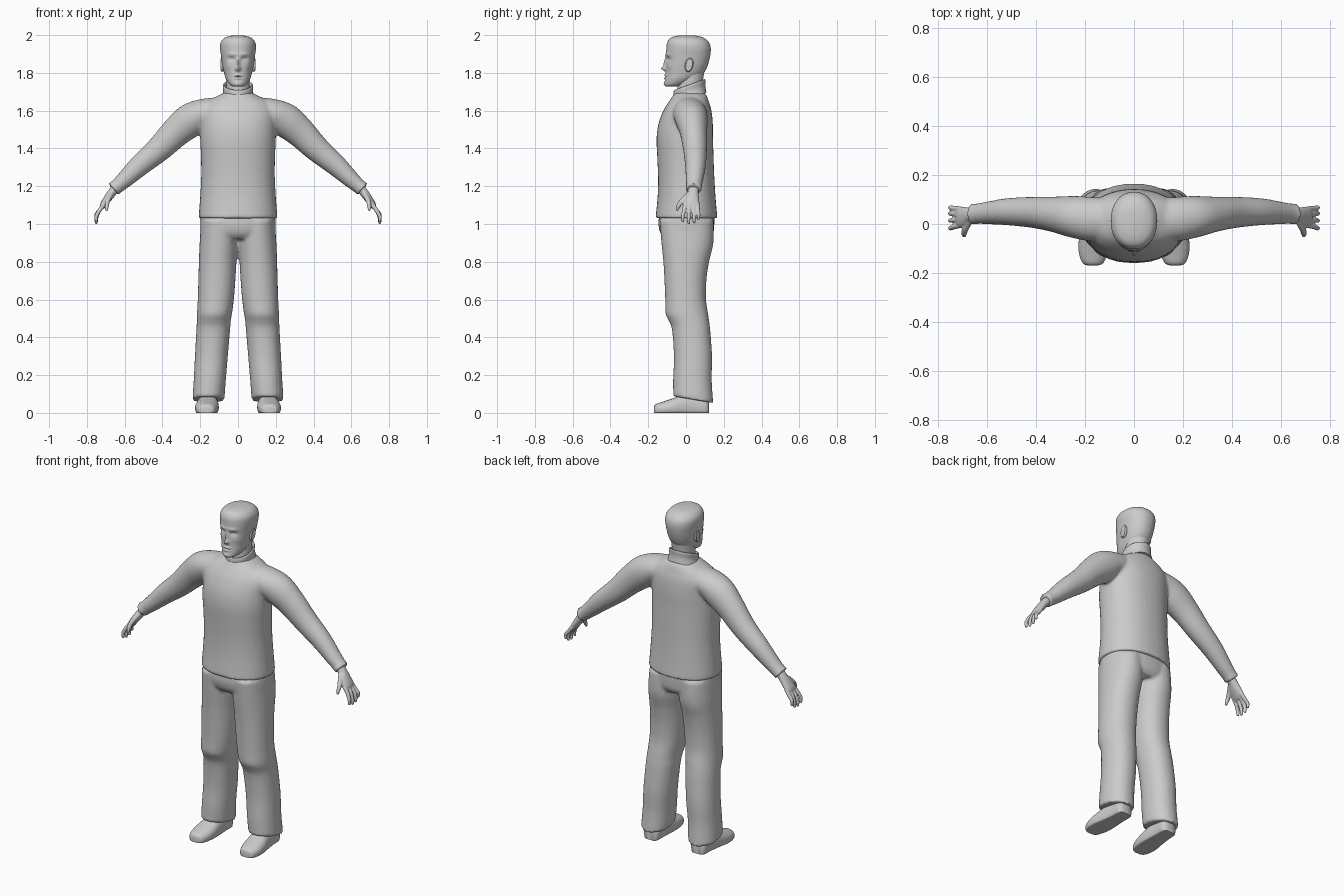
import bpy, bmesh, math
from mathutils import Vector, Matrix

mat = bpy.data.materials.new("plain grey")
mat.diffuse_color = (0.6, 0.6, 0.6, 1)


def spline(a, b, c, d, t):
    return 0.5 * (2 * b + (c - a) * t + (2 * a - 5 * b + 4 * c - d) * t * t
                  + (3 * b - a - 3 * c + d) * t ** 3)


def loft(bm, rings, n=40, steps=5, power=2.0):
    """Smooth closed skin through rings of (centre, U half-axis, V half-axis)."""
    dense, last = [], len(rings) - 1
    for i in range(last):
        four = [rings[max(0, min(last, i + k))] for k in (-1, 0, 1, 2)]
        for s in range(steps):
            dense.append([spline(*[r[j] for r in four], s / steps) for j in range(3)])
    dense.append(rings[-1])
    loops = []
    for c, u, v in dense:
        loop = []
        for k in range(n):
            a = 2 * math.pi * k / n
            ca, sa = math.cos(a), math.sin(a)
            x = math.copysign(abs(ca) ** (2 / power), ca)
            y = math.copysign(abs(sa) ** (2 / power), sa)
            loop.append(bm.verts.new(c + u * x + v * y))
        loops.append(loop)
    for p, q in zip(loops, loops[1:]):
        for k in range(n):
            bm.faces.new((p[k], p[(k + 1) % n], q[(k + 1) % n], q[k]))
    bm.faces.new(loops[0])
    bm.faces.new(loops[-1])


def upright(z, rx, front, back, cx=0, tilt=0):
    ry = (back - front) / 2
    return (Vector((cx, (front + back) / 2, z)), Vector((rx, 0, 0)), Vector((0, ry, ry * tilt)))


def limb(points, side):
    """Rings across a path of (x, y, z, depth, breadth)."""
    pos = [Vector((p[0] * side, p[1], p[2])) for p in points]
    rings = []
    for i, p in enumerate(points):
        t = (pos[min(i + 1, len(pos) - 1)] - pos[max(i - 1, 0)]).normalized()
        u = Vector((0, 1, 0)).cross(t).normalized()
        rings.append((pos[i], u * p[3], t.cross(u) * p[4]))
    return rings


def finish(name, bm, voxel=0, smooth=0):
    bmesh.ops.recalc_face_normals(bm, faces=bm.faces)
    mesh = bpy.data.meshes.new(name)
    bm.to_mesh(mesh)
    bm.free()
    mesh.materials.append(mat)
    obj = bpy.data.objects.new(name, mesh)
    bpy.context.collection.objects.link(obj)
    bpy.context.view_layer.objects.active = obj
    obj.select_set(True)
    if voxel:
        m = obj.modifiers.new("merge", "REMESH")
        m.mode, m.voxel_size, m.use_smooth_shade = "VOXEL", voxel, True
        s = obj.modifiers.new("soften", "SMOOTH")
        s.factor, s.iterations = 0.5, smooth
        bpy.ops.object.shade_smooth()
    else:
        bpy.ops.object.shade_smooth_by_angle(angle=math.radians(50))
    obj.select_set(False)
    return obj


# sweater: body and both sleeves merged into one skin
bm = bmesh.new()
body = [(1.03, .209, -.161, .166), (1.045, .208, -.16, .165), (1.15, .2, -.15, .156),
        (1.25, .195, -.148, .15), (1.35, .196, -.152, .146), (1.45, .2, -.156, .143),
        (1.53, .2, -.146, .142), (1.6, .2, -.12, .135), (1.645, .17, -.093, .122),
        (1.675, .115, -.072, .112), (1.695, .075, -.06, .1)]
loft(bm, [upright(*r) for r in body], power=2.2)
sleeve = [(.06, .02, 1.6, .07, .08), (.17, .02, 1.588, .077, .09), (.25, .03, 1.55, .09, .085),
          (.33, .04, 1.485, .08, .072), (.42, .048, 1.395, .068, .063), (.52, .05, 1.31, .057, .055),
          (.6, .045, 1.235, .045, .046), (.64, .042, 1.2, .039, .042), (.66, .04, 1.183, .041, .045)]
for side in (1, -1):
    loft(bm, limb(sleeve, side))
finish("sweater", bm, .009, 5)

# rolled collar, higher at the back
bm = bmesh.new()
collar = [(1.665, .09, -.07, .108), (1.7, .079, -.067, .102), (1.73, .08, -.066, .103),
          (1.738, .075, -.062, .098), (1.73, .068, -.055, .09), (1.7, .064, -.05, .086)]
loft(bm, [upright(*r, tilt=.36) for r in collar])
finish("collar", bm)

# trousers: hips and two legs with knee folds
bm = bmesh.new()
loft(bm, [upright(*r) for r in [(.92, .17, -.11, .125), (.95, .197, -.135, .145),
                                (1.0, .2, -.146, .15), (1.06, .195, -.14, .15)]], power=2.3)
leg = [(1.02, .0, .195, -.14, .145), (.9, .0, .203, -.13, .145), (.8, .008, .207, -.12, .122),
       (.7, .014, .21, -.114, .108), (.6, .022, .213, -.11, .106), (.525, .032, .217, -.108, .117),
       (.49, .038, .218, -.092, .122), (.44, .042, .22, -.074, .128), (.3, .054, .228, -.064, .138),
       (.18, .064, .234, -.068, .136), (.1, .07, .239, -.068, .142), (.07, .073, .24, -.068, .145)]
for side in (1, -1):
    loft(bm, [upright(z, (b - a) / 2, f, k, side * (a + b) / 2, -.17 if z < .15 else 0)
              for z, a, b, f, k in leg], power=2.15)
finish("trousers", bm, .009, 4)

# shoes with flat soles
for side, name in ((1, "left_shoe"), (-1, "right_shoe")):
    bm = bmesh.new()
    shoe = [(-.17, .018, .03, .168), (-.16, .042, .046, .168), (-.12, .058, .06, .167),
            (-.07, .062, .077, .164), (-.02, .057, .095, .16), (.05, .05, .1, .157),
            (.105, .047, .09, .156), (.122, .03, .07, .156)]
    loft(bm, [(Vector((side * cx, y, h * .35)), Vector((rx, 0, 0)), Vector((0, 0, h * .65)))
              for y, rx, h, cx in shoe], power=2.3)
    for v in bm.verts:
        v.co.z = max(0, v.co.z)
    finish(name, bm)

# hands: palm, four fingers and thumb
palm = [(.635, .04, 1.205, .024, .03), (.668, .038, 1.165, .023, .029), (.692, .03, 1.132, .021, .04),
        (.714, .028, 1.1, .017, .044), (.722, .028, 1.083, .01, .04)]
thumb = [(.672, .015, 1.155, .014, .016), (.69, -.02, 1.122, .013, .014),
         (.695, -.04, 1.095, .011, .011), (.694, -.05, 1.07, .006, .006)]
for side, name in ((1, "left_hand"), (-1, "right_hand")):
    bm = bmesh.new()
    loft(bm, limb(palm, side), 24)
    loft(bm, limb(thumb, side), 16)
    for y, spread, drop in ((-.005, -.012, .01), (.018, -.004, 0), (.041, .002, .004), (.061, .006, .022)):
        tip = 1.0 + drop
        loft(bm, limb([(.708, y, 1.105, .012, .011), (.735, y + spread * .5, 1.07, .011, .0105),
                       (.75, y + spread, tip + .03, .01, .0095), (.75, y + spread, tip + .006, .008, .0075),
                       (.749, y + spread, tip, .004, .004)], side), 16)
    finish(name, bm, .004, 2)

# neck
bm = bmesh.new()
loft(bm, [upright(*r) for r in [(1.65, .066, -.05, .086), (1.74, .062, -.045, .088), (1.83, .065, -.04, .1)]])
finish("neck", bm)

# head: skull skin, then facial features raised or sunk on the front
bm = bmesh.new()
skull = [(1.727, .02, -.1, -.05), (1.732, .036, -.11, -.025), (1.745, .05, -.113, .01),
         (1.77, .065, -.11, .06), (1.8, .074, -.107, .095), (1.84, .083, -.105, .115),
         (1.89, .09, -.105, .128), (1.93, .095, -.104, .131), (1.96, .092, -.1, .122),
         (1.983, .075, -.085, .098), (1.995, .045, -.055, .065), (1.999, .012, -.015, .025)]
loft(bm, [upright(*r) for r in skull], n=112, steps=9, power=2.15)
# (x, z, width, height, rise): nose, bridge, brow, socket, eye, upper lip, mouth, lower lip, chin, cheek
features = [(0, 1.823, .013, .012, .023), (0, 1.852, .01, .026, .013), (.03, 1.898, .028, .01, .006),
            (.034, 1.872, .017, .011, -.012), (.034, 1.869, .009, .006, .005), (0, 1.787, .02, .006, .007),
            (0, 1.779, .024, .003, -.004), (0, 1.771, .017, .006, .006), (0, 1.742, .022, .012, .005),
            (.052, 1.835, .018, .018, .004)]
for v in bm.verts:
    x, y, z = v.co
    if y < 0:
        front = min(1, -y / .05)
        for fx, fz, w, h, rise in features:
            v.co.y -= front * rise * math.exp(-((abs(x) - fx) / w) ** 2 - ((z - fz) / h) ** 2)
finish("head", bm)

# ears
for side, name in ((1, "left_ear"), (-1, "right_ear")):
    bm = bmesh.new()
    bmesh.ops.create_uvsphere(bm, u_segments=20, v_segments=12, radius=1)
    for v in bm.verts:
        if v.co.x * side > .3 and math.hypot(v.co.y, v.co.z) < .75:
            v.co.x *= .45
    bm.transform(Matrix.Translation((side * .084, .016, 1.843)) @ Matrix.Rotation(-.2, 4, 'X')
                 @ Matrix.Diagonal((.014, .022, .038, 1)))
    finish(name, bm)
